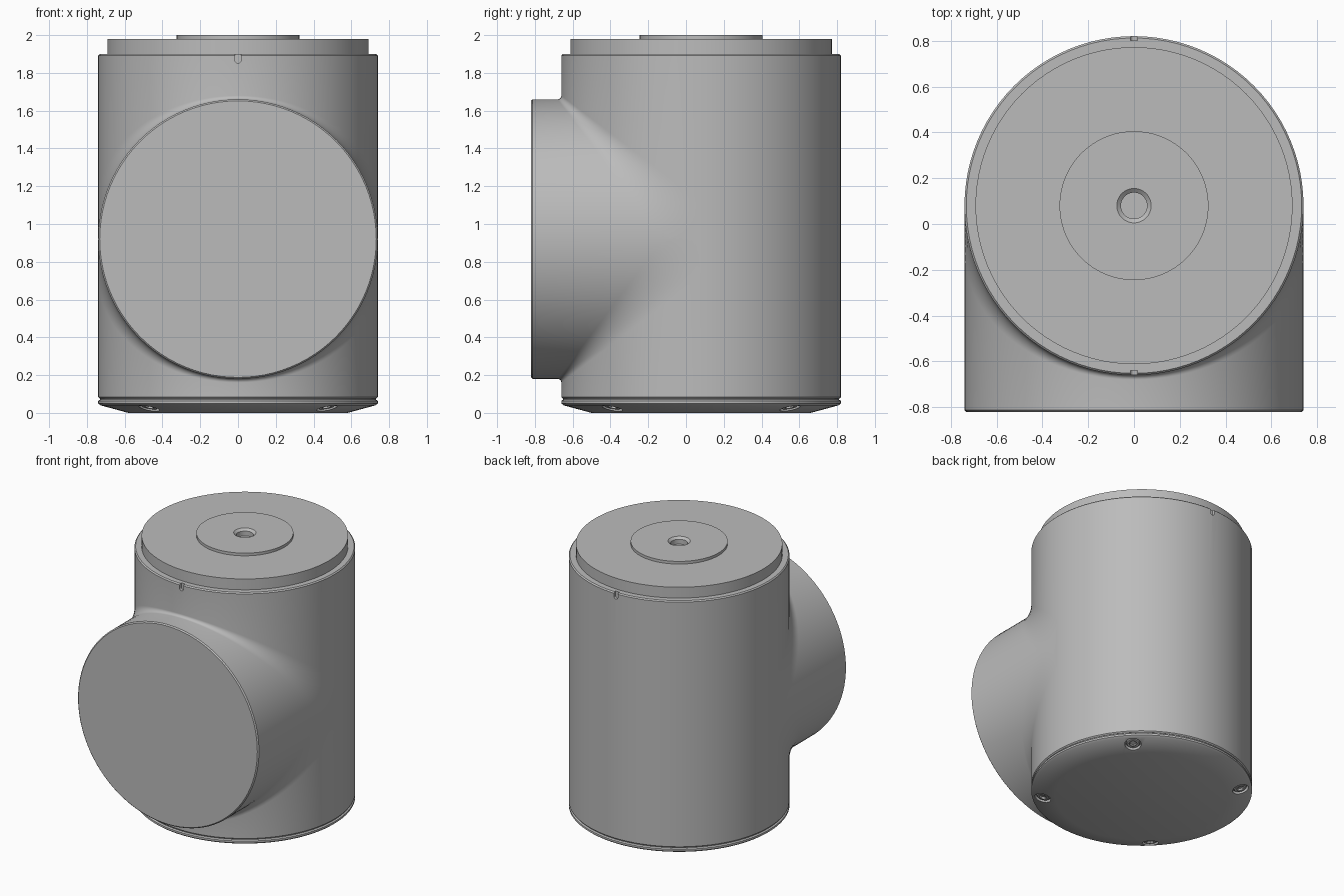
import bpy, bmesh, math
from mathutils import Matrix, Vector

if "Cube" in bpy.data.objects:
    bpy.data.objects.remove(bpy.data.objects["Cube"], do_unlink=True)

R, CY, CZ, FRONT = 0.74, 0.08, 0.92, -0.82   # tube radius, axes and front plane
BOTTOM, TOP, LIP = 0.075, 1.9, 0.008
HALF = 48                                    # steps per half turn

grey = bpy.data.materials.new("grey metal")
grey.use_nodes = True
grey.diffuse_color = (0.5, 0.5, 0.5, 1)
grey.node_tree.nodes["Principled BSDF"].inputs["Base Color"].default_value = (0.5, 0.5, 0.5, 1)


def finish(bm, name, smooth=True):
    bmesh.ops.remove_doubles(bm, verts=bm.verts, dist=1e-5)
    bmesh.ops.recalc_face_normals(bm, faces=bm.faces)
    mesh = bpy.data.meshes.new(name)
    bm.to_mesh(mesh)
    bm.free()
    mesh.materials.append(grey)
    ob = bpy.data.objects.new(name, mesh)
    bpy.context.collection.objects.link(ob)
    if smooth:
        shade(ob)
    return ob


def shade(ob):
    bpy.ops.object.select_all(action='DESELECT')
    ob.select_set(True)
    bpy.context.view_layer.objects.active = ob
    bpy.ops.object.shade_smooth_by_angle(angle=math.radians(30))


def lathe(name, profile, steps=2 * HALF, matrix=Matrix.Translation((0, CY, 0))):
    """Turn (radius, z) points about the local z axis."""
    bm = bmesh.new()
    verts = [bm.verts.new((r, 0, z)) for r, z in profile]
    edges = [bm.edges.new(pair) for pair in zip(verts, verts[1:])]
    bmesh.ops.spin(bm, geom=verts + edges, cent=(0, 0, 0), axis=(0, 0, 1),
                   angle=math.tau, steps=steps, use_merge=False)
    bmesh.ops.transform(bm, matrix=matrix, verts=bm.verts)
    return finish(bm, name)


def cut(ob, cutters):
    for c in cutters:
        c.hide_render = True
        mod = ob.modifiers.new("cut", 'BOOLEAN')
        mod.operation, mod.solver, mod.object = 'DIFFERENCE', 'EXACT', c
        bpy.context.view_layer.objects.active = ob
        bpy.ops.object.modifier_apply(modifier=mod.name)
        bpy.data.objects.remove(c, do_unlink=True)
    shade(ob)


def loft(bm, columns):
    rows = [[bm.verts.new(p) for p in col] for col in columns]
    for a, b in zip(rows, rows[1:]):
        for i in range(len(a) - 1):
            bm.faces.new((a[i], a[i + 1], b[i + 1], b[i]))


def half_profile(phi, side):
    """Slice from body end, round the blend, out along the branch to its rim."""
    s, c = math.sin(phi), math.cos(phi)
    x, y, z = R * s, CY - R * c, R * c
    d = 0.02 + 0.18 * (1 - c)                # blend widens toward the sides
    end = TOP if side > 0 else BOTTOM
    pts = [((R - LIP) * s, CY - (R - LIP) * c, end), (x, y, end - side * LIP)]
    for i in range(9):
        t = i / 8 * math.pi / 2
        pts.append((x, y - d * (1 - math.cos(t)), CZ + side * (z + d * (1 - math.sin(t)))))
    pts.append((x, FRONT + LIP, CZ + side * z))
    pts.append(((R - LIP) * s, FRONT, CZ + side * (R - LIP) * c))
    return pts


# Main body: upright tube blended into an equal branch at the front
bm = bmesh.new()
angles = [-math.pi / 2 + math.pi * i / HALF for i in range(HALF + 1)]
for side in (1, -1):
    loft(bm, [half_profile(a, side) for a in angles])
back = []
for a in angles:
    x, y = math.sin(a), math.cos(a)
    levels = [(R - LIP, BOTTOM), (R, BOTTOM + LIP), (R, CZ - 0.2),
              (R, CZ + 0.2), (R, TOP - LIP), (R - LIP, TOP)]
    back.append([(r * x, CY + r * y, z) for r, z in levels])
loft(bm, back)
bmesh.ops.remove_doubles(bm, verts=bm.verts, dist=1e-4)
bmesh.ops.dissolve_degenerate(bm, dist=1e-5, edges=bm.edges)
bmesh.ops.holes_fill(bm, edges=[e for e in bm.edges if e.is_boundary], sides=0)
body = finish(bm, "main_body")

# Round-ended alignment notches at the front and back of the top rim
notches = []
for y in (CY - R, CY + R):
    bm = bmesh.new()
    outline = [(0.016, 1.95), (-0.016, 1.95)]
    for i in range(9):
        t = math.pi * (1 + i / 8)
        outline.append((0.016 * math.cos(t), 1.868 + 0.016 * math.sin(t)))
    face = bm.faces.new([bm.verts.new((x, y - 0.02, z)) for x, z in outline])
    side = bmesh.ops.extrude_face_region(bm, geom=[face])
    moved = [v for v in side["geom"] if isinstance(v, bmesh.types.BMVert)]
    bmesh.ops.translate(bm, vec=(0, 0.04, 0), verts=moved)
    notches.append(finish(bm, "notch_cutter", False))
cut(body, notches)

# Top plate and hub with a countersunk centre hole
lathe("top_plate", [(0, 1.89), (0.692, 1.89), (0.692, 1.98), (0.3, 1.98)])
lathe("top_hub", [(0.325, 1.97), (0.325, 2.0), (0.075, 2.0), (0.057, 1.985),
                  (0.057, 1.95), (0, 1.95)])

# Bottom cover with sloped rim
cover = lathe("bottom_cover", [(0, 0.076), (0.73, 0.076), (0.73, 0.07), (0.74, 0.064),
                               (0.74, 0.05), (0.728, 0.04), (0.58, 0.0), (0, 0.0)])

# Four recessed socket screws set square to the sloped rim
tilt = math.atan2(0.04, 0.148)
cutters, places = [], []
for k in range(4):
    turn = Matrix.Rotation(math.pi / 4 + k * math.pi / 2, 4, 'Z')
    place = (Matrix.Translation((0, CY, 0)) @ turn @ Matrix.Translation((0.665, 0, 0.023))
             @ Matrix.Rotation(-tilt, 4, 'Y'))
    places.append(place)
    cutters.append(lathe("screw_cutter", [(0, -0.05), (0.055, -0.05), (0.055, 0.025),
                                          (0, 0.025)], 32, place))
cut(cover, cutters)
for k, place in enumerate(places):
    lathe(f"screw_{k + 1}", [(0.046, 0.026), (0.046, 0.012), (0.04, 0.006), (0.026, 0.006)],
          32, place)
    lathe(f"screw_socket_{k + 1}", [(0.026, 0.006), (0.026, 0.02), (0, 0.02)], 6, place)
